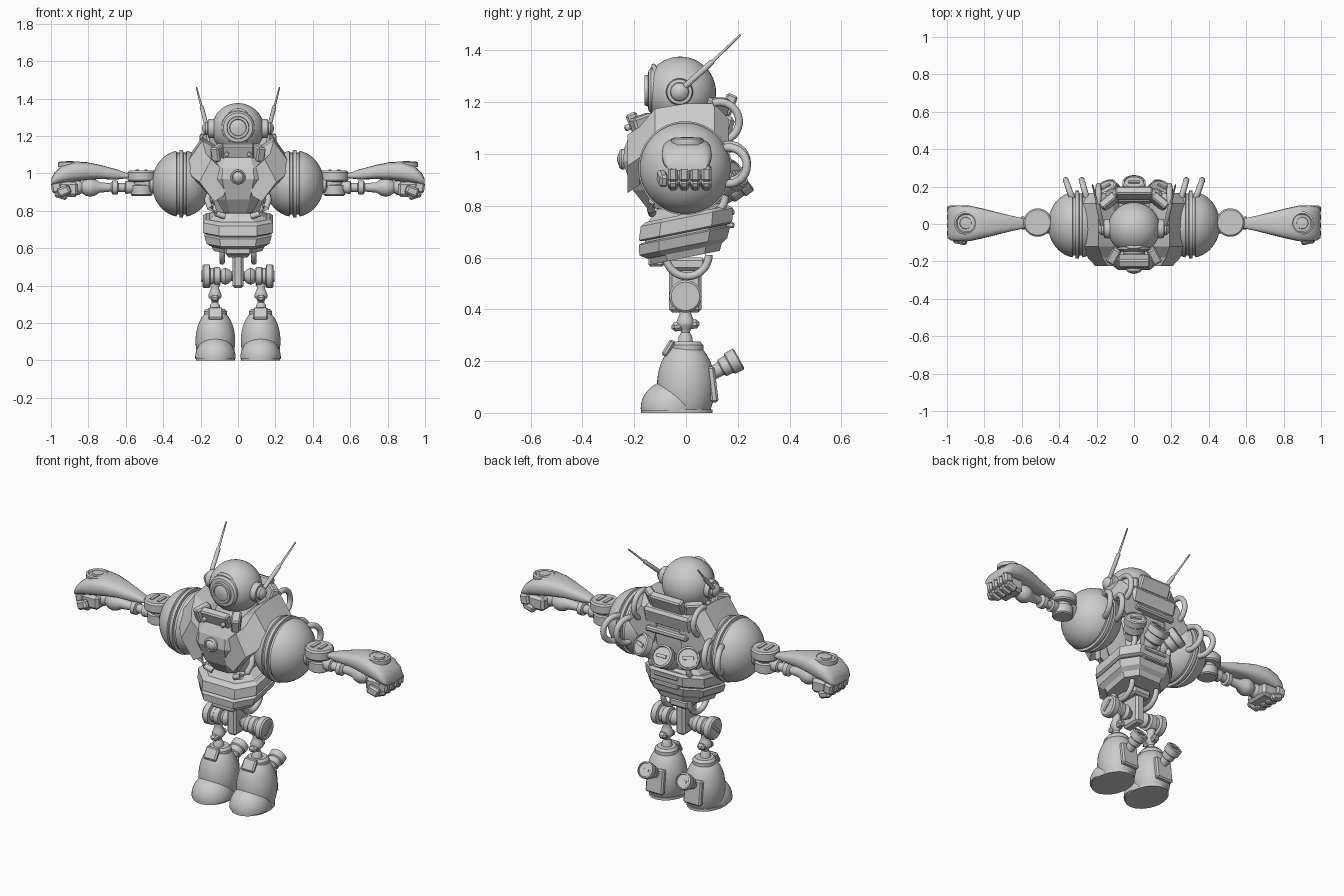
import bpy, bmesh, math
from mathutils import Vector, Matrix, Euler

if "Cube" in bpy.data.objects:
    bpy.data.objects.remove(bpy.data.objects["Cube"])

grey = bpy.data.materials.new("plain grey")
grey.diffuse_color = (0.6, 0.6, 0.6, 1)
grey.use_nodes = True
grey.node_tree.nodes["Principled BSDF"].inputs["Base Color"].default_value = grey.diffuse_color


def finish(name, bm, mirror=False, angle=35):
    """Turn a bmesh in world coordinates into an object, optionally mirrored in x."""
    bmesh.ops.recalc_face_normals(bm, faces=bm.faces[:])
    for f in bm.faces:
        f.smooth = True
    for e in bm.edges:
        e.smooth = e.calc_face_angle(0) < math.radians(angle)
    me = bpy.data.meshes.new(name)
    bm.to_mesh(me)
    bm.free()
    me.materials.append(grey)
    ob = bpy.data.objects.new(name, me)
    bpy.context.collection.objects.link(ob)
    if mirror:
        ob.modifiers.new("mirror", 'MIRROR').use_mirror_merge = False
    return ob


def loft(name, rings, mirror=False, angle=35):
    bm = bmesh.new()
    vs = [[bm.verts.new(p) for p in r] for r in rings]
    n = len(rings[0])
    for a, b in zip(vs, vs[1:]):
        for i in range(n):
            bm.faces.new((a[i], a[(i + 1) % n], b[(i + 1) % n], b[i]))
    bm.faces.new(vs[0])
    bm.faces.new(vs[-1])
    return finish(name, bm, mirror, angle)


def circle(c, u, v, r, n):
    return [c + (u * math.cos(t) + v * math.sin(t)) * r
            for t in (math.tau * i / n for i in range(n))]


def spin(name, prof, at=(0, 0, 0), axis=(0, 0, 1), mirror=False, n=32):
    """Turned part: profile of (radius, height along axis)."""
    q = Vector(axis).to_track_quat('Z', 'Y')
    u, v, w = q @ Vector((1, 0, 0)), q @ Vector((0, 1, 0)), q @ Vector((0, 0, 1))
    return loft(name, [circle(Vector(at) + w * h, u, v, r, n) for r, h in prof], mirror)


def tube(name, pts, r, mirror=False, n=12):
    """Pipe through points; r is one radius or one per point."""
    pts = [Vector(p) for p in pts]
    rings = []
    for i, p in enumerate(pts):
        d = pts[min(i + 1, len(pts) - 1)] - pts[max(i - 1, 0)]
        side = Vector((0, 0, 1)) if abs(d.normalized().z) < .7 and abs(d.x) > abs(d.y) else Vector((1, 0, 0))
        u = d.cross(side).normalized()
        rings.append(circle(p, u, d.cross(u).normalized(), r[i] if isinstance(r, list) else r, n))
    return loft(name, rings, mirror, 50)


def hoop(name, c, R, r, a0, a1, mirror=True, lean=0):
    """Arc of pipe in the side plane, angles in degrees from +y towards +z."""
    ts = [math.radians(a0 + (a1 - a0) * i / 18) for i in range(19)]
    return tube(name, [(c[0] + lean * math.cos(t), c[1] + R * math.cos(t), c[2] + R * math.sin(t))
                       for t in ts], r, mirror)


def box(name, c, size, rot=(0, 0, 0), bevel=.008, mirror=False):
    bm = bmesh.new()
    bmesh.ops.create_cube(bm, size=1, matrix=Matrix.Diagonal((*size, 1)))
    if bevel:
        bmesh.ops.bevel(bm, geom=bm.edges[:], offset=bevel, segments=1, affect='EDGES')
    bm.transform(Matrix.Translation(c) @ Euler(rot).to_matrix().to_4x4())
    return finish(name, bm, mirror, 25)


def ellipsoid(name, c, rad, mirror=False, floor=None):
    bm = bmesh.new()
    bmesh.ops.create_uvsphere(bm, u_segments=40, v_segments=24, radius=1,
                              matrix=Matrix.Translation(c) @ Matrix.Diagonal((*rad, 1)))
    if floor is not None:
        bmesh.ops.bisect_plane(bm, geom=bm.verts[:] + bm.edges[:] + bm.faces[:],
                               plane_co=(0, 0, floor), plane_no=(0, 0, 1), clear_inner=True)
        bmesh.ops.holes_fill(bm, edges=bm.edges[:])
    return finish(name, bm, mirror)


def octagon(z, hw, yf, yb, slope=0, c=.55):
    d = (yb - yf) * .22
    pts = [(hw, yb - d), (hw, yf + d), (hw * c, yf), (-hw * c, yf),
           (-hw, yf + d), (-hw, yb - d), (-hw * c, yb), (hw * c, yb)]
    return [(x, y, z + slope * y) for x, y in pts]


# head: ball, face disc with round eye, brow, ears and antennae
ellipsoid("head", (0, -.022, 1.238), (.14, .138, .138))
spin("face_eye", [(.085, .07), (.092, .11), (.088, .135), (.078, .145), (.06, .147), (.058, .16),
                  (.045, .16), (.042, .15), (.03, .156), (.012, .16)], (0, 0, 1.245), (0, -1, 0))
tube("brow", [(.055 * math.sin(t), -.105 - .02 * math.cos(t), 1.285 + .055 * math.cos(t))
              for t in (-1.1 + .22 * i for i in range(11))], .009)
spin("ear", [(.05, .12), (.052, .145), (.048, .16), (.036, .162), (.034, .175), (.02, .188), (.005, .192)],
     (0, -.025, 1.24), (1, 0, 0), True)
tube("antenna", [(.168, -.01, 1.255), (.194, .1, 1.355), (.196, .106, 1.36), (.222, .21, 1.46)],
     [.012, .011, .006, .004], True)

# neck, chin guard and back collar
spin("neck", [(.13, 1.03), (.12, 1.1), (.09, 1.14)])
box("chin_guard", (0, -.198, 1.118), (.17, .045, .085), (.4, 0, 0))
box("chin_guard_side", (.105, -.165, 1.11), (.05, .09, .08), (.3, 0, .5), mirror=True)
spin("chin_bolt", [(.012, 0), (.012, .03), (.006, .034)], (.06, -.205, 1.11), (0, -1, -.4), True, 12)
box("back_collar", (0, .165, 1.19), (.2, .045, .085), (-.4, 0, 0))
box("back_collar_side", (.135, .12, 1.175), (.1, .045, .08), (-.3, 0, -.7), mirror=True)

# torso core, chest plate and shoulder yoke
loft("torso_core", [octagon(.74, .1, -.1, .11), octagon(.85, .13, -.13, .14),
                    octagon(1.0, .17, -.16, .15), octagon(1.1, .14, -.14, .15)], angle=20)
loft("chest_plate", [octagon(.79, .075, -.15, .0), octagon(.86, .115, -.205, .0),
                     octagon(.97, .155, -.245, .0), octagon(1.03, .15, -.236, .0),
                     octagon(1.085, .125, -.21, .0)], angle=15)
spin("chest_button", [(.04, 0), (.04, .012), (.032, .02), (.028, .016), (.02, .024), (.006, .028)],
     (0, -.238, .98), (0, -1, 0))
strap = [(.08, 1.1), (.11, 1.14), (.19, 1.195), (.275, 1.075), (.17, .97), (.1, 1.0)]
loft("shoulder_yoke", [[(x * s, y, z + dz) for x, z in strap] for y, dz, s in
                       [(-.225, -.12, .75), (-.18, -.09, .9), (-.12, -.02, 1), (0, 0, 1),
                        (.11, 0, 1), (.165, -.06, .9)]], True, 15)
box("back_yoke", (0, .145, 1.1), (.3, .07, .1), (-.25, 0, 0), .015)
box("back_yoke_trim", (0, .165, 1.02), (.26, .05, .03), (.1, 0, 0))

# three back thrusters with slotted ends
nozzle = [(.04, 0), (.045, .04), (.055, .05), (.055, .09), (.062, .095), (.062, .13), (.052, .135),
          (.05, .128), (.005, .128)]
for nm, at, ax, mir in [("middle_thruster", (0, .12, .83), (0, .8, .6), False),
                        ("side_thruster", (.1, .1, .86), (.4, .75, .5), True)]:
    spin(nm, nozzle, at, ax, mir)
    d = Vector(ax).normalized()
    box(nm + "_slot", Vector(at) + d * .13, (.06, .018, .012),
        d.to_track_quat('Z', 'Y').to_euler(), 0, mir)

# big round shoulders with a banded seam, and hoses behind them
arc = [math.radians(a) for a in range(10, 87, 6)]
shell = [(.178 * math.cos(a), .158 * math.sin(a)) for a in arc]
spin("shoulder", [(r, -h) for r, h in reversed(shell)] +
     [(.166, -.024), (.166, -.01), (.181, -.008), (.181, .01), (.166, .012), (.166, .024)] + shell,
     (.302, -.003, .945), (1, 0, 0), True, 48)
for nm, x, y, z, lean in [("outer_hose", .34, .165, .955, .025), ("inner_hose", .26, .165, .965, .02)]:
    hoop(nm, (x, y, z), .07, .016, -120, 120, True, lean)
hoop("upper_hose", (.19, .13, 1.125), .075, .015, -100, 110)
tube("waist_hose", [(.15, -.08, .9), (.165, -.11, .86), (.15, -.13, .815), (.115, -.135, .785),
                    (.07, -.13, .77)], .016, True)
hoop("waist_back_hose", (.12, .09, .83), .06, .015, -100, 100)

# elbows and forearms
spin("upper_arm", [(.05, .43), (.05, .47), (.04, .475), (.04, .52)], (0, 0, .945), (1, 0, 0), True)
spin("elbow", [(.05, .88), (.058, .886), (.058, .935), (.046, .94), (.046, .955), (.07, .958),
               (.076, .966), (.076, 1.006), (.068, 1.015)], (.515, .008, 0), mirror=True)
for x in (.492, .538):
    box("elbow_slot", (x, .008, 1.016), (.018, .07, .008), bevel=0, mirror=True)
spin("forearm", [(.03, .55), (.035, .6), (.024, .605), (.024, .64), (.038, .645), (.038, .67), (.022, .68),
                 (.028, .74), (.044, .765), (.05, .79), (.044, .815), (.03, .835), (.04, .85), (.04, .9)],
     (0, .005, .925), (1, 0, 0), True, 24)


# gauntlet: rounded shell that widens towards the fist
def gaunt(x, hw, top, bot):
    pts = []
    for i in range(20):
        c, s = math.cos(math.tau * i / 20), math.sin(math.tau * i / 20)
        pts.append((x, .003 + hw * math.copysign(abs(c) ** .7, c),
                    (top + bot) / 2 + (top - bot) / 2 * math.copysign(abs(s) ** .7, s)))
    return pts


loft("gauntlet", [gaunt(*s) for s in [(.585, .026, .998, .975), (.65, .04, 1.022, .967), (.74, .062, 1.046, .97),
                                      (.81, .08, 1.06, .965), (.88, .095, 1.062, .955), (.94, .097, 1.042, .945),
                                      (.98, .09, 1.006, .935), (.998, .078, .97, .935)]], True, 45)
spin("gauntlet_dial", [(.062, 1.035), (.062, 1.058), (.052, 1.063), (.045, 1.055), (.032, 1.055),
                       (.03, 1.064), (.008, 1.066)], (.9, .005, 0), mirror=True)
box("palm", (.91, .01, .915), (.11, .15, .08), bevel=.015, mirror=True)
for i in range(4):
    y = -.05 + .043 * i
    box("knuckle", (.97, y, .925), (.055, .04, .06), (0, .15, 0), .01, True)
    box("finger_tip", (.945, y, .885), (.07, .038, .04), (0, -.3, 0), .01, True)
box("thumb", (.93, -.09, .905), (.07, .036, .05), (0, .4, .2), .01, True)

# abdomen: tilted belt bands on a narrower core
loft("belly", [octagon(.6, .13, -.13, .13, .2), octagon(.68, .165, -.16, .155, .2),
               octagon(.76, .165, -.15, .16, .2), octagon(.8, .11, -.11, .12, .1)], angle=20)
loft("lower_belt", [octagon(.625, .14, -.15, .135, .2), octagon(.645, .168, -.18, .16, .2),
                    octagon(.685, .18, -.182, .17, .2), octagon(.69, .17, -.17, .16, .2)], angle=20)
loft("upper_belt", [octagon(.697, .175, -.172, .168, .2), octagon(.703, .187, -.182, .178, .2),
                    octagon(.755, .187, -.175, .182, .2), octagon(.768, .17, -.155, .165, .2)], angle=20)
for z in (.69, .74):
    box("back_rib", (0, .172, z + .035), (.15, .03, .022), (.1, 0, 0), .005)
box("belly_front_block", (0, -.115, .585), (.14, .06, .04))
hoop("hip_hose", (.085, .005, .61), .083, .015, 180, 360)

# hips: centre block, axle and side discs
box("hip_bracket", (0, 0, .575), (.12, .15, .05), bevel=.012)
box("hip_block", (0, -.003, .48), (.058, .125, .185), bevel=.012)
spin("hip_joint", [(.025, .0), (.025, .035), (.038, .05), (.046, .068), (.038, .086), (.03, .092), (.048, .096),
                   (.05, .125), (.044, .13), (.044, .148), (.062, .152), (.063, .182), (.055, .19)],
     (0, -.002, .45), (1, 0, 0), True)
box("hip_slot", (.191, -.002, .45), (.008, .075, .016), (.75, 0, 0), 0, True)

# legs
spin("shin", [(.026, .42), (.022, .385), (.027, .37), (.036, .35), (.034, .338), (.02, .322), (.017, .31),
              (.026, .295), (.03, .26)], (.123, -.002, 0), mirror=True, n=24)
box("ankle_fin", (.123, -.002, .338), (.045, .11, .035), (.15, 0, 0), .012, True)

# boots: egg-shaped body, toe cap, sole, tongue, heel plate and exhaust
ellipsoid("boot", (.121, .0, .105), (.106, .112, .172), True, .008)
ellipsoid("toe_cap", (.121, -.058, .018), (.108, .117, .108), True, .008)
loft("sole", [[(.121 + .104 * math.cos(t), -.035 + .138 * math.sin(t), z)
               for t in (math.tau * i / 32 for i in range(32))] for z in (0, .014)], True)
box("boot_tongue", (.121, -.068, .25), (.08, .025, .07), (-.55, 0, 0), .008, True)
spin("boot_cuff", [(.062, .235), (.062, .262), (.05, .275)], (.121, .005, 0), mirror=True)
box("heel_plate", (.121, .103, .11), (.11, .03, .14), (.12, 0, 0), .008, True)
ex = Vector((0, .87, .48)).normalized()
spin("boot_exhaust", [(.026, 0), (.028, .04), (.036, .045), (.038, .075), (.045, .08), (.046, .115),
                      (.038, .12), (.036, .114), (.004, .114)], (.121, .1, .152), ex, True)
box("boot_exhaust_slot", Vector((.121, .1, .152)) + ex * .115, (.045, .014, .01),
    ex.to_track_quat('Z', 'Y').to_euler(), 0, True)
